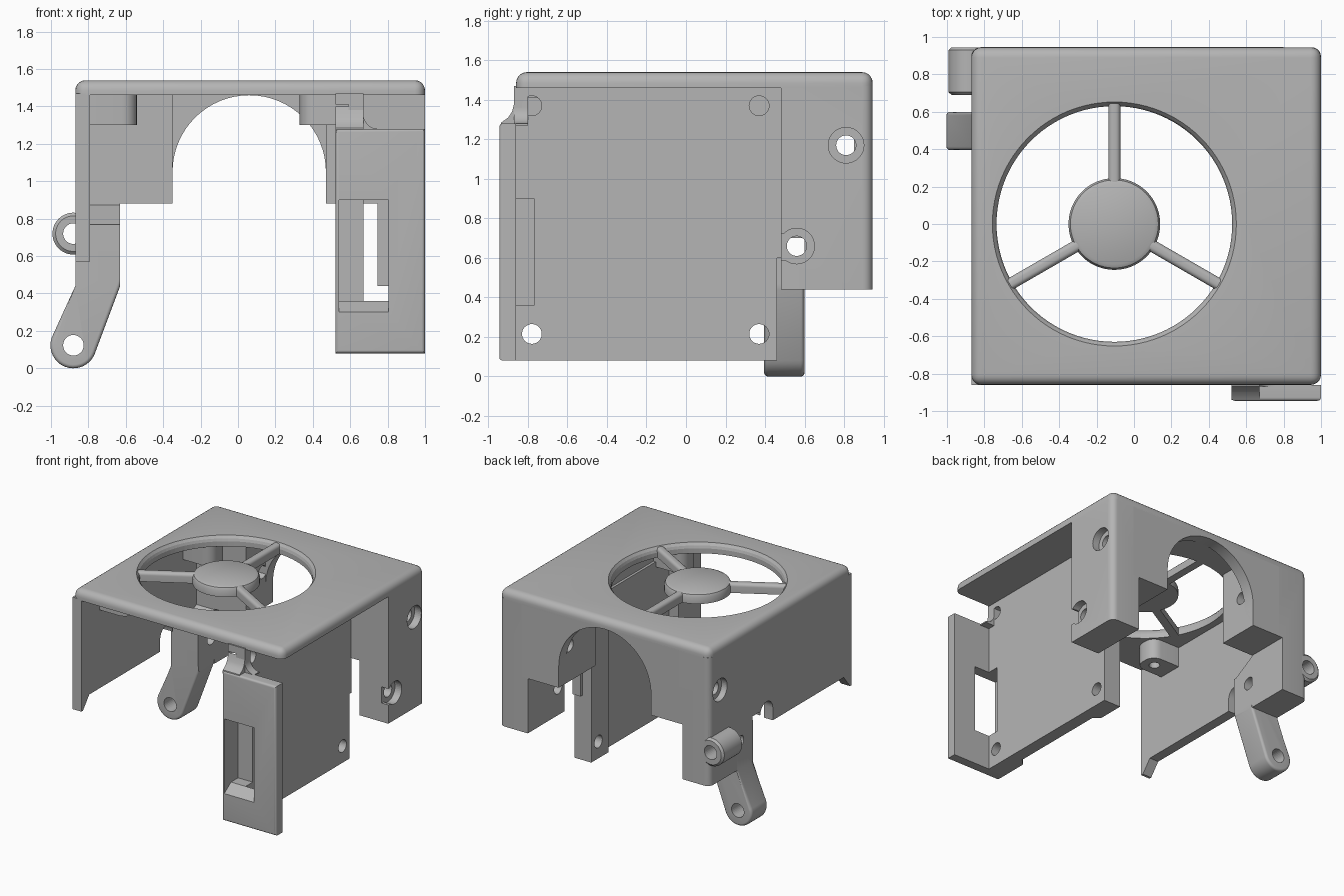
import bpy, bmesh, math
from mathutils import Vector, Matrix

cube = bpy.data.objects.get("Cube")
if cube:
    bpy.data.objects.remove(cube, do_unlink=True)

grey = bpy.data.materials.new("plain grey")
grey.use_nodes = True
GREY = (0.46, 0.46, 0.46, 1)
grey.diffuse_color = GREY
grey.node_tree.nodes["Principled BSDF"].inputs["Base Color"].default_value = GREY


def finish(bm, name):
    bmesh.ops.recalc_face_normals(bm, faces=bm.faces)
    me = bpy.data.meshes.new(name)
    bm.to_mesh(me)
    bm.free()
    me.materials.append(grey)
    ob = bpy.data.objects.new(name, me)
    bpy.context.collection.objects.link(ob)
    return ob


def prism(name, axis, pts, lo, hi, r=0, pick=None):
    """Extrude a 2D outline along x (y,z points), y (x,z) or z (x,y); round picked edges."""
    put = {"x": lambda a, b, h: (h, a, b), "y": lambda a, b, h: (a, h, b),
           "z": lambda a, b, h: (a, b, h)}[axis]
    bm = bmesh.new()
    face = bm.faces.new([bm.verts.new(put(a, b, lo)) for a, b in pts])
    out = bmesh.ops.extrude_face_region(bm, geom=[face])
    verts = [g for g in out["geom"] if isinstance(g, bmesh.types.BMVert)]
    bmesh.ops.translate(bm, verts=verts, vec=put(0, 0, hi - lo))
    if r:
        edges = [e for e in bm.edges
                 if pick(e.verts[0].co, e.verts[1].co)]
        bmesh.ops.bevel(bm, geom=edges, offset=r, segments=5, profile=0.5,
                        affect="EDGES")
    return finish(bm, name)


def box(name, lo, hi, r=0, pick=None):
    pts = [(lo[0], lo[1]), (hi[0], lo[1]), (hi[0], hi[1]), (lo[0], hi[1])]
    return prism(name, "z", pts, lo[2], hi[2], r, pick)


def lathe(name, axis, loc, profile, n=64):
    """Closed turned solid from (radius, height) points, along the given direction."""
    bm = bmesh.new()
    rings = [[bm.verts.new((r * math.cos(t * math.tau / n), r * math.sin(t * math.tau / n), h))
              for t in range(n)] for r, h in profile]
    for a, b in zip(rings, rings[1:]):
        for i in range(n):
            j = (i + 1) % n
            bm.faces.new((a[i], a[j], b[j], b[i]))
    bm.faces.new(rings[0])
    bm.faces.new(rings[-1])
    turn = Vector((0, 0, 1)).rotation_difference(Vector(axis)).to_matrix().to_4x4()
    bmesh.ops.transform(bm, matrix=Matrix.Translation(loc) @ turn, verts=bm.verts)
    return finish(bm, name)


def cut(cutter, *targets):
    cutter.hide_render = True
    cutter.hide_set(True)
    cutter.display_type = "WIRE"
    for t in targets:
        m = t.modifiers.new(cutter.name, "BOOLEAN")
        m.operation, m.solver, m.object = "DIFFERENCE", "EXACT", cutter


def upright(a, b):
    return abs(a.z - b.z) > 0.1


TOP, UNDER, FAN_X = 1.54, 1.46, -0.105

# Top cover with rounded outer edges and the fan opening
cover = box("top_cover", (-0.87, -0.86, UNDER), (1, 0.945, TOP), 0.055,
            lambda a, b: a.z > 1.5 or b.z > 1.5)
cut(lathe("fan_opening_cutter", (0, 0, 1), (FAN_X, 0, 0),
          [(0.63, 1.4), (0.63, 1.5), (0.637, 1.52), (0.66, 1.55)], 96), cover)

# Fan guard: hub and three spokes
lathe("guard_hub", (0, 0, 1), (FAN_X, 0, 0),
      [(0.245, UNDER), (0.245, 1.51), (0.235, 1.53), (0.215, TOP)], 96)
for i in range(3):
    spoke = box("guard_spoke", (0.2, -0.032, UNDER), (0.645, 0.032, TOP - 0.005), 0.025,
                lambda a, b: a.z > 1.5 and b.z > 1.5 and abs(a.x - b.x) > 0.1)
    spoke.location.x = FAN_X
    spoke.rotation_euler.z = math.radians(90 + 120 * i)

# Back wall with the arched opening
arch = [(0.06 - 0.41 * math.cos(math.pi * i / 32), 1.05 + 0.41 * math.sin(math.pi * i / 32))
        for i in range(33)]
prism("back_wall", "y", [(-0.6, 1.47), (-0.6, 0.88), (-0.35, 0.88)] + arch
      + [(0.47, 0.88), (0.8, 0.88), (0.8, 1.47)], 0.85, 0.945)

# Back corner blocks and posts
post_l = prism("back_corner_post_left", "y",
               [(1, 0.44), (0.745, 0.44), (0.745, 0.88), (0.47, 0.88), (0.47, 1.47), (1, 1.47)],
               0.48, 0.945, 0.05, lambda a, b: upright(a, b) and a.x > 0.9 and a.y > 0.9)
post_r = prism("back_corner_post_right", "y",
               [(-0.87, 0.44), (-0.63, 0.44), (-0.63, 0.88), (-0.35, 0.88), (-0.35, 1.47),
                (-0.87, 1.47)],
               0.6, 0.945, 0.05, lambda a, b: upright(a, b) and a.x < -0.8 and a.y > 0.9)

# Right side wall with a round notch and a pointed front foot
notch = [(0.22 - 0.08 * math.cos(math.pi * i / 12), 0.77 + 0.08 * math.sin(math.pi * i / 12))
         for i in range(13)]
prism("right_wall", "x", [(-0.86, 1.47), (-0.86, 0.57), (-0.84, 0.57), (-0.76, 0.67),
                          (0.14, 0.67)] + notch
      + [(0.3, 0.8), (0.4, 0.8), (0.4, 0.7), (0.65, 0.7), (0.65, 1.47)], -0.87, -0.79)

# Bent mounting arm with a rounded, drilled end
cx, cz, rad = -0.88, 0.123, 0.123
end = [(cx + rad * math.cos(t), cz + rad * math.sin(t))
       for t in [math.radians(160 + 180 * i / 20) for i in range(21)]]
arm = prism("mounting_arm", "y", [(-0.63, 0.77), (-0.87, 0.77), (-0.87, 0.44)] + end
            + [(-0.63, 0.44)], 0.395, 0.6, 0.02,
            lambda a, b: abs(a.y - b.y) < 0.01 and max(a.z, b.z) < 0.5)
gusset = prism("arm_gusset", "x", [(0.4, 0.76), (0.61, 0.76), (0.61, 0.88)], -0.79, -0.63)
cut(lathe("arm_hole_cutter", (0, 1, 0), (cx, 0, cz), [(0.055, 0.3), (0.055, 0.7)], 32), arm)

# Hinge lug on the right side
lug = lathe("hinge_lug", (0, 1, 0), (-0.88, 0, 0.72),
            [(0.095, 0.69), (0.112, 0.705), (0.112, 0.93), (0.095, 0.945)])
cut(lathe("lug_hole_cutter", (0, 1, 0), (-0.88, 0, 0.72), [(0.055, 0.58), (0.055, 1)], 32),
    lug, post_r)

# Countersunk cross holes through the corner posts
for y, z, targets in ((0.81, 1.17, (post_l, post_r)), (0.56, 0.66, (post_l, arm))):
    cut(lathe("cross_hole_cutter", (1, 0, 0), (0, y, z),
              [(0.09, -1.1), (0.09, -0.82), (0.05, -0.82), (0.05, 0.94), (0.09, 0.94),
               (0.09, 1.1)] if z > 1 else
              [(0.05, -1.1), (0.05, 0.94), (0.09, 0.94), (0.09, 1.1)], 40), *targets)
cut(box("post_notch_cutter", (0.94, 0.4, 0.59), (1.1, 0.53, 0.72)), post_l)

# Left side plate with thickened ends
plate = prism("left_plate", "z", [(0.67, -0.87), (0.67, 0.46), (0.52, 0.46), (0.52, 0.24),
                                  (0.57, 0.2), (0.57, -0.6), (0.52, -0.65), (0.52, -0.87)],
              0.08, 1.34)
box("plate_neck", (0.59, -0.87, 1.32), (0.67, 0.48, 1.47))
box("plate_hook", (0.52, -0.87, 1.41), (0.6, -0.75, 1.47))
box("plate_edge_strip", (0.6, 0.44, 0.6), (0.67, 0.485, 1.4))
neck = bpy.data.objects["plate_neck"]
for y in (-0.78, 0.37):
    for z in (0.215, 1.37):
        cut(lathe("plate_hole_cutter", (1, 0, 0), (0, y, z), [(0.05, 0.4), (0.05, 0.8)], 32),
            plate, neck)

# Front panel with its window and the fillet joining it to the cover
corner = [(0.75 - 0.08 * math.sin(math.pi * i / 16), 1.36 - 0.08 * math.cos(math.pi * i / 16))
          for i in range(9)]
panel = box("front_panel", (0.52, -0.945, 0.08), (1, -0.86, 1.28), 0.018,
            lambda a, b: a.y < -0.9 and b.y < -0.9)
prism("panel_fillet", "y", [(0.75, 1.27)] + corner + [(0.67, 1.46), (0.59, 1.46), (0.59, 1.34),
                                                      (0.52, 1.34), (0.52, 1.27)], -0.87, -0.8)
prism("panel_slope", "x", [(-0.94, 1.26), (-0.935, 1.285), (-0.9, 1.31), (-0.88, 1.34),
                           (-0.865, 1.4), (-0.86, 1.26)], 0.52, 0.67)
cut(prism("window_cutter", "x", [(-1, 0.3), (-0.945, 0.3), (-0.86, 0.36), (-0.77, 0.36),
                                 (-0.77, 0.9), (-1, 0.9)], 0.54, 0.805), panel, plate)

# Screw bosses under the cover
for side, x0, x1 in (("right", -0.8, -0.54), ("left", 0.33, 0.6)):
    for y in (-0.53, 0.53):
        inner = -0.54 if side == "right" else 0.33
        boss = box("screw_boss_" + side, (x0, y - 0.1, 1.3), (x1, y + 0.1, 1.47), 0.08,
                   lambda a, b: upright(a, b) and abs(a.x - inner) < 0.01)
        hx = inner + (-0.1 if side == "right" else 0.1)
        cut(lathe("boss_hole_cutter", (0, 0, 1), (hx, y, 0), [(0.04, 1.2), (0.04, 1.44)], 24),
            boss)

# Smooth shading with crisp edges
for ob in bpy.context.selected_objects:
    ob.select_set(False)
for ob in bpy.context.collection.objects:
    if ob.type == "MESH" and not ob.hide_render:
        ob.select_set(True)
        bpy.context.view_layer.objects.active = ob
bpy.ops.object.shade_smooth_by_angle(angle=math.radians(30))
